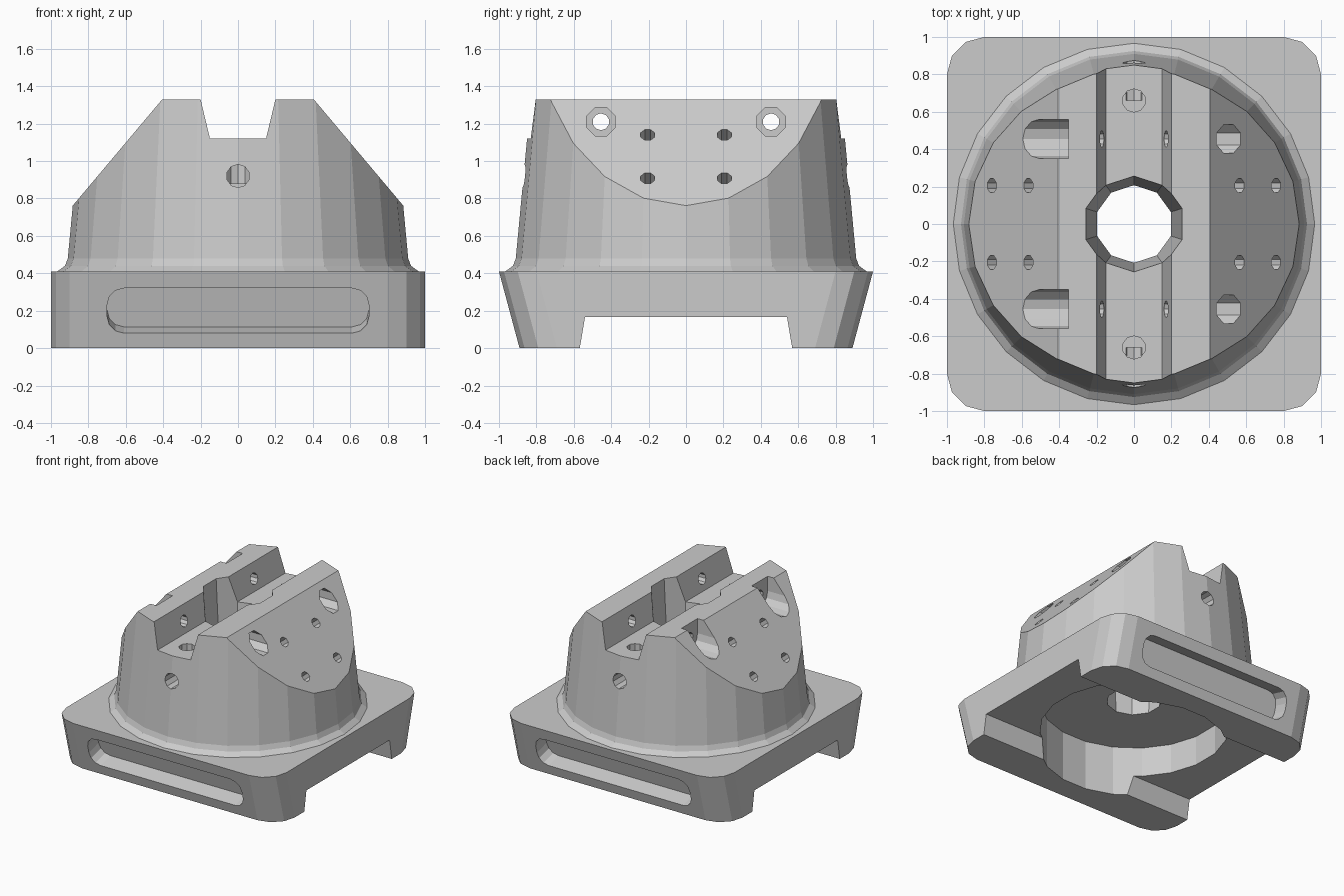
import bpy, bmesh
from math import sin, cos, pi, atan2
from mathutils import Vector

if "Cube" in bpy.data.objects:
    bpy.data.objects.remove(bpy.data.objects["Cube"])


def make(name, bm):
    bmesh.ops.recalc_face_normals(bm, faces=bm.faces[:])
    me = bpy.data.meshes.new(name)
    bm.to_mesh(me)
    bm.free()
    ob = bpy.data.objects.new(name, me)
    bpy.context.collection.objects.link(ob)
    return ob


def loft(name, loops):
    """Closed solid through a list of equal-length point loops."""
    bm = bmesh.new()
    rings = [[bm.verts.new(p) for p in lp] for lp in loops]
    n = len(rings[0])
    for a, b in zip(rings, rings[1:]):
        for i in range(n):
            j = (i + 1) % n
            bm.faces.new((a[i], a[j], b[j], b[i]))
    bm.faces.new(rings[0][::-1])
    bm.faces.new(rings[-1])
    return make(name, bm)


def prism(name, pts, vec):
    pts = [Vector(p) for p in pts]
    return loft(name, [pts, [p + Vector(vec) for p in pts]])


def rod(name, p, q, r1, r2=None, n=12):
    p, q = Vector(p), Vector(q)
    rot = (q - p).to_track_quat('Z', 'Y')

    def ring(c, r):
        return [c + rot @ Vector((r * cos(2 * pi * (i + .5) / n), r * sin(2 * pi * (i + .5) / n), 0))
                for i in range(n)]
    return loft(name, [ring(p, r1), ring(q, r1 if r2 is None else r2)])


def rounded_rect(hx, hy, r, seg):
    out = []
    for k, (sx, sy) in enumerate(((1, 1), (-1, 1), (-1, -1), (1, -1))):
        for i in range(seg + 1):
            a = pi / 2 * (k + i / seg)
            out.append((sx * (hx - r) + r * cos(a), sy * (hy - r) + r * sin(a)))
    return out


def combine(target, tool, op='DIFFERENCE'):
    """Apply a boolean and discard the tool object."""
    tool.hide_render = True
    m = target.modifiers.new(op, 'BOOLEAN')
    m.operation, m.object, m.solver = op, tool, 'EXACT'
    dg = bpy.context.evaluated_depsgraph_get()
    dg.update()
    me = bpy.data.meshes.new_from_object(target.evaluated_get(dg))
    target.modifiers.clear()
    target.data = me
    bpy.data.objects.remove(tool)


# base plate: rounded square, front and back leaning inward toward the bottom
PLATE, LEAN = 0.41, 0.11
outline = rounded_rect(1, 1, .2, 3)
mount = loft("mounting_block", [
    [(x, y - LEAN * (1 if y > 0 else -1), 0) for x, y in outline],
    [(x, y, PLATE) for x, y in outline]])

# tapered round body with a flared foot
profile = [(.9, .35), (.98, .40), (.925, .44), (.91, .48), (.83, 1.33)]
N = 24
body = loft("round_body", [
    [(r * cos(2 * pi * i / N), r * sin(2 * pi * i / N), z) for i in range(N)] for r, z in profile])

# sloped flanks
for s in (-1, 1):
    combine(body, prism("flank_cut", [(s * x, -1.2, z) for x, z in
                                      ((.3208, 1.43), (.9692, .66), (1.3, .66), (1.3, 1.43))], (0, 2.4, 0)))
combine(mount, body, 'UNION')

# top groove and bottom channel
combine(mount, prism("groove", [(x, -1.2, z) for x, z in
                                ((-.15, 1.12), (.15, 1.12), (.224, 1.43), (-.224, 1.43))], (0, 2.4, 0)))
combine(mount, prism("channel", [(-1.2, y, z) for y, z in
                                 ((-.585, -.1), (.585, -.1), (.54, .165), (-.54, .165))], (2.4, 0, 0)))

# round cavity below, tapered centre bore
combine(mount, rod("cavity", (0, 0, -.1), (0, 0, .41), .71, n=20))
combine(mount, rod("centre_bore", (0, 0, .3), (0, 0, 1.4), .2, .275, n=10))

slope = Vector((.765, 0, .644))
tilt = atan2(LEAN, PLATE)
for s in (-1, 1):
    # long grip pocket, square to the leaning face
    nrm = Vector((0, s * cos(tilt), -sin(tilt)))
    pts = [Vector((x, s * (1 - LEAN + LEAN * (z + .2) / PLATE), z + .2)) + nrm * .1
           for x, z in rounded_rect(.7, .12, .09, 3)]
    combine(mount, prism("grip_pocket", pts, nrm * -.23))
    # meeting vertical and horizontal holes
    combine(mount, rod("floor_hole", (0, s * .66, .88), (0, s * .66, 1.2), .062, n=10))
    combine(mount, rod("face_hole", (0, s * .66, .92), (0, s * 1.0, .92), .062, n=10))
    # clamp bolt through both jaws, with a head recess and an open nut recess
    y, z = s * .455, 1.21
    combine(mount, rod("bolt_hole", (-1, y, z), (1, y, z), .045, n=10))
    combine(mount, rod("head_recess", (.35, y, z), (1, y, z), .082, n=8))
    u = [(.105 * cos(pi + pi * i / 6), .105 * sin(pi + pi * i / 6)) for i in range(7)]
    u += [(.105, .2), (-.105, .2)]
    combine(mount, prism("nut_recess", [(-1, y + a, z + b) for a, b in u], (.65, 0, 0)))
    # small screw holes in the sloped flanks
    for sx in (-1, 1):
        for x, h in ((.565, 1.14), (.76, .908)):
            p = Vector((sx * x, s * .205, h))
            d = Vector((sx * slope.x, 0, slope.z))
            combine(mount, rod("screw_hole", p - d * .2, p + d * .1, .04, n=8))
